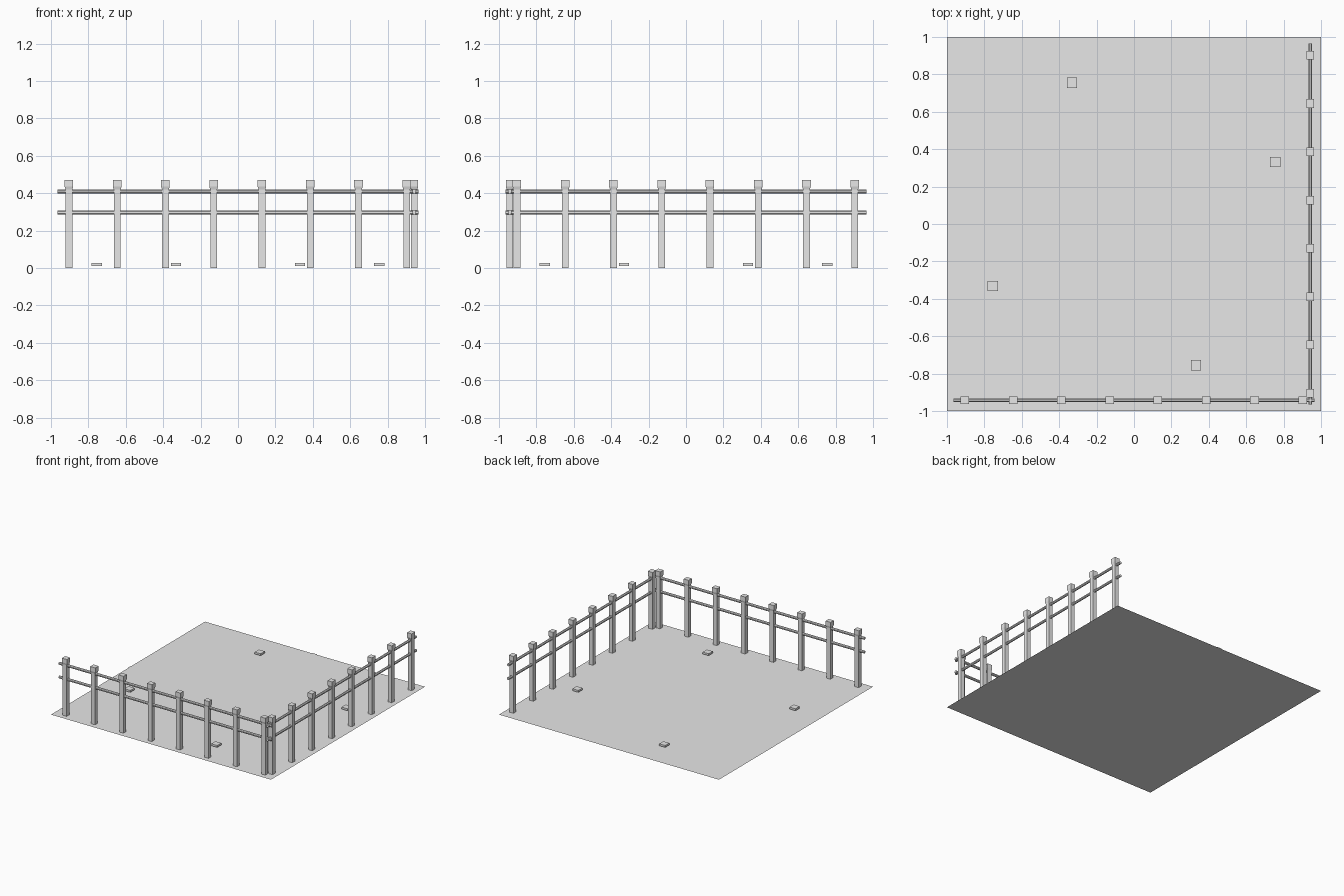
import bpy, bmesh, math
from mathutils import Matrix, Vector

cube = bpy.data.objects.get("Cube")
if cube:
    bpy.data.objects.remove(cube, do_unlink=True)

grey = bpy.data.materials.new("concrete_grey")
grey.use_nodes = True
colour = (0.8, 0.8, 0.8, 1)
grey.diffuse_color = colour
grey.node_tree.nodes["Principled BSDF"].inputs["Base Color"].default_value = colour


def finish(name, bm, turn=0.0):
    """Turn a bmesh into a named object, rotated about the centre."""
    bm.transform(Matrix.Rotation(turn, 4, "Z"))
    mesh = bpy.data.meshes.new(name)
    bm.to_mesh(mesh)
    bm.free()
    mesh.materials.append(grey)
    obj = bpy.data.objects.new(name, mesh)
    bpy.context.collection.objects.link(obj)
    return obj


def box(name, centre, size):
    bm = bmesh.new()
    bmesh.ops.create_cube(bm, size=1, matrix=Matrix.Translation(centre) @ Matrix.Diagonal((*size, 1)))
    return finish(name, bm)


def sheet(name, x0, x1, y0, y1, z):
    bm = bmesh.new()
    bm.faces.new([bm.verts.new(p) for p in ((x0, y0, z), (x1, y0, z), (x1, y1, z), (x0, y1, z))])
    return finish(name, bm)


def ring(name, inner, outer, z, sides=64):
    """Flat painted annulus, or a disc when inner is zero."""
    bm = bmesh.new()
    loops = []
    for r in (inner, outer):
        if r:
            loops.append([bm.verts.new((r * math.cos(a), r * math.sin(a), z))
                          for a in (math.tau * i / sides for i in range(sides))])
    if len(loops) == 1:
        bm.faces.new(loops[0])
    else:
        a, b = loops
        for i in range(sides):
            j = (i + 1) % sides
            bm.faces.new((a[i], b[i], b[j], a[j]))
    return finish(name, bm)


def post(name, x, y, turn):
    """Square post with a flared cap, lofted from stacked sections."""
    bm = bmesh.new()
    loops = []
    for z, w, d in ((0, 0.036, 0.034), (0.42, 0.036, 0.034), (0.435, 0.046, 0.042), (0.47, 0.046, 0.042)):
        loops.append([bm.verts.new((x + sx * w / 2, y + sy * d / 2, z))
                      for sx, sy in ((-1, -1), (1, -1), (1, 1), (-1, 1))])
    for a, b in zip(loops, loops[1:]):
        for i in range(4):
            j = (i + 1) % 4
            bm.faces.new((a[i], a[j], b[j], b[i]))
    bm.faces.new(loops[0][::-1])
    bm.faces.new(loops[-1])
    return finish(name, bm, turn)


def rail(name, y, z, turn):
    bm = bmesh.new()
    place = Matrix.Translation((0, y, z)) @ Matrix.Rotation(math.pi / 2, 4, "Y") @ Matrix.Rotation(math.pi / 8, 4, "Z")
    bmesh.ops.create_cone(bm, cap_ends=True, segments=8, radius1=0.011, radius2=0.011, depth=1.93, matrix=place)
    return finish(name, bm, turn)


# Ground and painted landing circle
sheet("ground", -1, 1, -1, 1, 0)
ring("landing_disc", 0, 0.83, 0.002)
ring("landing_ring", 0.64, 0.70, 0.004)
sheet("back_stripe", -0.024, 0.024, 0.83, 1, 0.004)
sheet("right_stripe", -1, -0.83, -0.01, 0.038, 0.004)

# Four marker lamps on the edge of the circle
for i in range(4):
    spot = Matrix.Rotation(i * math.pi / 2, 3, "Z") @ Vector((0.755, 0.331, 0.018))
    box(f"marker_lamp_{i + 1}", spot, (0.054, 0.054, 0.016))

# Fence along the front and left edges
for side, turn in (("front", 0), ("left", math.pi / 2)):
    for i in range(8):
        post(f"{side}_post_{i + 1}", -0.904 + i * 0.258, -0.942, turn)
    for level, z in (("lower", 0.297), ("upper", 0.41)):
        rail(f"{side}_{level}_rail", -0.942, z, turn)
